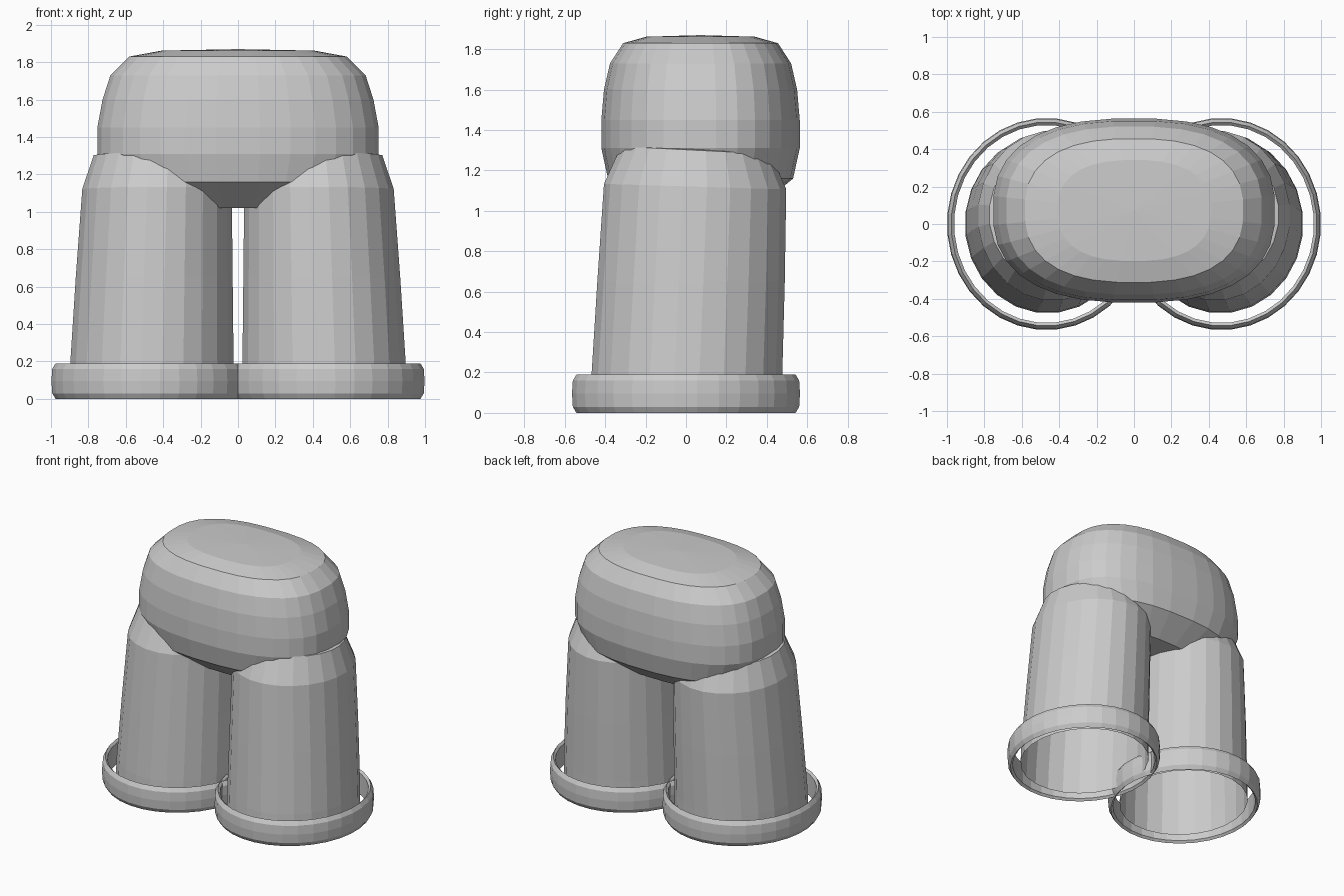
import bpy, bmesh, math

if "Cube" in bpy.data.objects:
    bpy.data.objects.remove(bpy.data.objects["Cube"])

grey = bpy.data.materials.new("plain_grey")
grey.diffuse_color = (0.6, 0.6, 0.6, 1)
grey.use_nodes = True
grey.node_tree.nodes["Principled BSDF"].inputs["Base Color"].default_value = grey.diffuse_color


def oval(bm, n, cx, cy, z, rx, ry, power=2.0, tilt=0.0):
    """One ring of vertices; power above 2 squares the oval, tilt lowers the back."""
    ring = []
    for i in range(n):
        a = 2 * math.pi * (i + 0.5) / n
        c, s = math.cos(a), math.sin(a)
        x = rx * math.copysign(abs(c) ** (2 / power), c)
        y = ry * math.copysign(abs(s) ** (2 / power), s)
        ring.append(bm.verts.new((cx + x, cy + y, z - tilt * y)))
    return ring


def bridge(bm, a, b):
    n = len(a)
    for i in range(n):
        j = (i + 1) % n
        bm.faces.new((a[i], a[j], b[j], b[i]))


def fan(bm, ring, centre, flip=False):
    c = bm.verts.new(centre)
    n = len(ring)
    for i in range(n):
        tri = (ring[i], ring[(i + 1) % n], c)
        bm.faces.new(tri[::-1] if flip else tri)


def finish(bm, name):
    mesh = bpy.data.meshes.new(name)
    bm.to_mesh(mesh)
    bm.free()
    mesh.materials.append(grey)
    bpy.context.collection.objects.link(bpy.data.objects.new(name, mesh))


# Hips: stacked rounded ovals with a nearly flat top (z, rx, ry)
bm = bmesh.new()
profile = [(1.02, 0.50, 0.29), (1.16, 0.69, 0.46), (1.31, 0.755, 0.493),
           (1.45, 0.755, 0.493), (1.60, 0.727, 0.48), (1.73, 0.685, 0.45),
           (1.83, 0.585, 0.385), (1.862, 0.41, 0.27)]
rings = [oval(bm, 32, 0, 0.072, z, rx, ry, 2.5) for z, rx, ry in profile]
for a, b in zip(rings, rings[1:]):
    bridge(bm, a, b)
fan(bm, rings[0], (0, 0.072, 1.02), True)
fan(bm, rings[-1], (0, 0.072, 1.87))
finish(bm, "hips")

for side, label in ((-1, "left"), (1, "right")):
    # Leg: tapered tube, open below, rounded in at the top
    bm = bmesh.new()
    profile = [(0.03, 0.462, 0.0, 0.443, 0.478, 0), (0.20, 0.46, 0.005, 0.44, 0.476, 0),
               (0.65, 0.448, 0.025, 0.423, 0.468, 0), (1.12, 0.433, 0.045, 0.403, 0.455, 0.03),
               (1.30, 0.42, 0.05, 0.355, 0.375, 0.05), (1.315, 0.41, 0.05, 0.29, 0.30, 0.05)]
    rings = [oval(bm, 24, side * cx, cy, z, rx, ry, 2.0, t)
             for z, cx, cy, rx, ry, t in profile]
    for a, b in zip(rings, rings[1:]):
        bridge(bm, a, b)
    fan(bm, rings[-1], (side * 0.41, 0.05, 1.315))
    finish(bm, label + "_leg")

    # Cuff: thin closed hoop standing clear of the leg (z, inset from outer edge)
    bm = bmesh.new()
    section = [(0.0, 0.022), (0.03, 0.004), (0.095, 0.0), (0.16, 0.004),
               (0.19, 0.022), (0.175, 0.038), (0.015, 0.038)]
    rings = [oval(bm, 32, side * 0.468, 0, z, 0.532 - d, 0.567 - d) for z, d in section]
    for a, b in zip(rings, rings[1:] + rings[:1]):
        bridge(bm, a, b)
    finish(bm, label + "_cuff")
